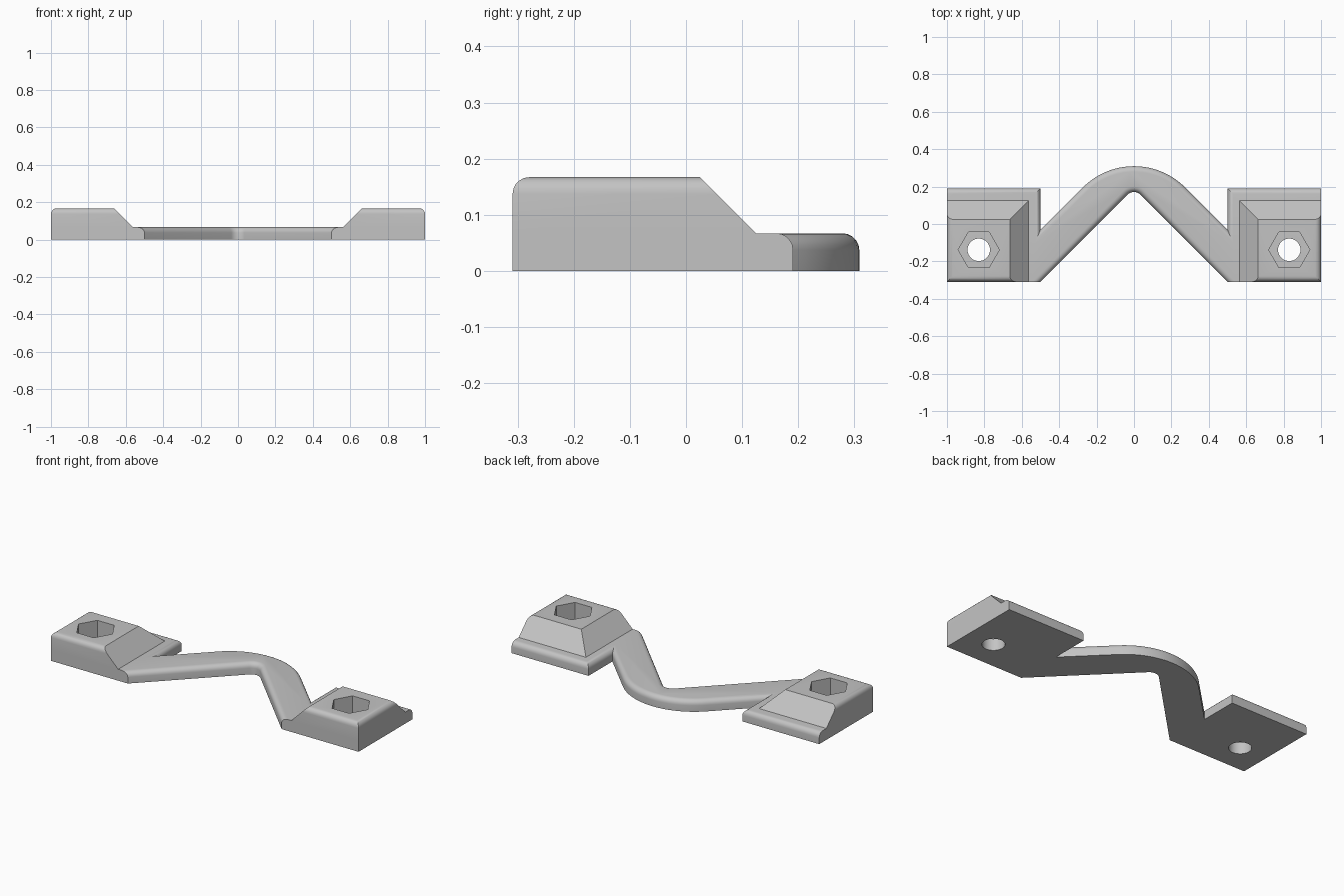
import bpy, bmesh, math

if "Cube" in bpy.data.objects:
    bpy.data.objects.remove(bpy.data.objects["Cube"])

PLATE_H, BLOCK_H = 0.067, 0.167
FRONT, BACK = -0.309, 0.191
ROUND = 0.03
HOLE = (0.83, -0.138)

grey = bpy.data.materials.new("mid grey")
grey.diffuse_color = (0.55, 0.55, 0.55, 1)
grey.use_nodes = True
grey.node_tree.nodes["Principled BSDF"].inputs["Base Color"].default_value = grey.diffuse_color


def add_object(name, bm):
    bmesh.ops.recalc_face_normals(bm, faces=bm.faces)
    me = bpy.data.meshes.new(name)
    bm.to_mesh(me)
    bm.free()
    me.materials.append(grey)
    ob = bpy.data.objects.new(name, me)
    bpy.context.collection.objects.link(ob)
    return ob


def round_edges(bm, test):
    edges = [e for e in bm.edges if test(*(v.co for v in e.verts))]
    bmesh.ops.bevel(bm, geom=edges, offset=ROUND, segments=5, profile=0.5,
                    affect='EDGES')


def cut(ob, sides, radius, x, z0, z1):
    bpy.ops.mesh.primitive_cylinder_add(vertices=sides, radius=radius, depth=z1 - z0,
                                        location=(x, HOLE[1], (z0 + z1) / 2))
    cutter = bpy.context.object
    cutter.name = "hole_cutter"
    if sides == 6:
        cutter.rotation_euler.z = math.pi / 6   # corners point sideways
    cutter.data.materials.append(grey)
    mod = ob.modifiers.new("hole", 'BOOLEAN')
    mod.operation, mod.solver, mod.object = 'DIFFERENCE', 'EXACT', cutter
    bpy.context.view_layer.update()
    bpy.ops.object.select_all(action='DESELECT')
    bpy.context.view_layer.objects.active = ob
    ob.select_set(True)
    bpy.ops.object.modifier_apply(modifier=mod.name)
    bpy.data.objects.remove(cutter, do_unlink=True)


def smooth(ob):
    bpy.ops.object.select_all(action='DESELECT')
    bpy.context.view_layer.objects.active = ob
    ob.select_set(True)
    bpy.ops.object.shade_smooth_by_angle(angle=math.radians(30))


def arc(cy, r, steps):
    """Quarter arc around (0, cy), from the right side to the left."""
    return [(r * math.sin(a), cy + r * math.cos(a))
            for a in (math.pi / 4 - math.pi / 2 * i / steps for i in range(steps + 1))]


# Both end plates and the bent arm share one outline
outline = [(0.5, FRONT), (1, FRONT), (1, BACK), (0.5, BACK), (0.5, -0.03)]
outline += arc(0.309 - 0.386, 0.386, 24)
outline += [(-0.5, -0.03), (-0.5, BACK), (-1, BACK), (-1, FRONT), (-0.5, FRONT)]
outline += arc(0.12, 0.051, 12)[::-1]
bm = bmesh.new()
face = bm.faces.new([bm.verts.new((x, y, 0)) for x, y in outline])
up = bmesh.ops.extrude_face_region(bm, geom=[face])["geom"]
bmesh.ops.translate(bm, vec=(0, 0, PLATE_H),
                    verts=[v for v in up if isinstance(v, bmesh.types.BMVert)])


def plate_edge(a, b):
    on_top = min(a.z, b.z) > PLATE_H - 1e-4
    outer = min(abs(a.x), abs(b.x)) > 0.99 and a.x * b.x > 0
    front = max(a.y, b.y) < FRONT + 1e-4
    return on_top and not outer and not front


round_edges(bm, plate_edge)
body = add_object("bent_arm_and_plates", bm)
for s in (-1, 1):
    cut(body, 32, 0.06, s * HOLE[0], -0.1, 0.2)
smooth(body)

# Raised blocks with two sloped sides and a hexagonal nut pocket
for s, side in ((-1, "left"), (1, "right")):
    bm = bmesh.new()
    rings = []
    for z, x, y in ((PLATE_H, 0.563, 0.125), (BLOCK_H, 0.663, 0.025)):
        rings.append([bm.verts.new((s * px, py, z)) for px, py in
                      ((x, FRONT), (1, FRONT), (1, y), (x, y))])
    low, top = rings
    bm.faces.new(low)
    bm.faces.new(top)
    for i in range(4):
        j = (i + 1) % 4
        bm.faces.new((low[i], low[j], top[j], top[i]))
    round_edges(bm, lambda a, b: min(a.z, b.z) > BLOCK_H - 1e-4 and
                (max(a.y, b.y) < FRONT + 1e-4 or min(abs(a.x), abs(b.x)) > 0.99))
    block = add_object(side + "_raised_block", bm)
    cut(block, 6, 0.11, s * HOLE[0], 0.03, 0.25)
    smooth(block)
